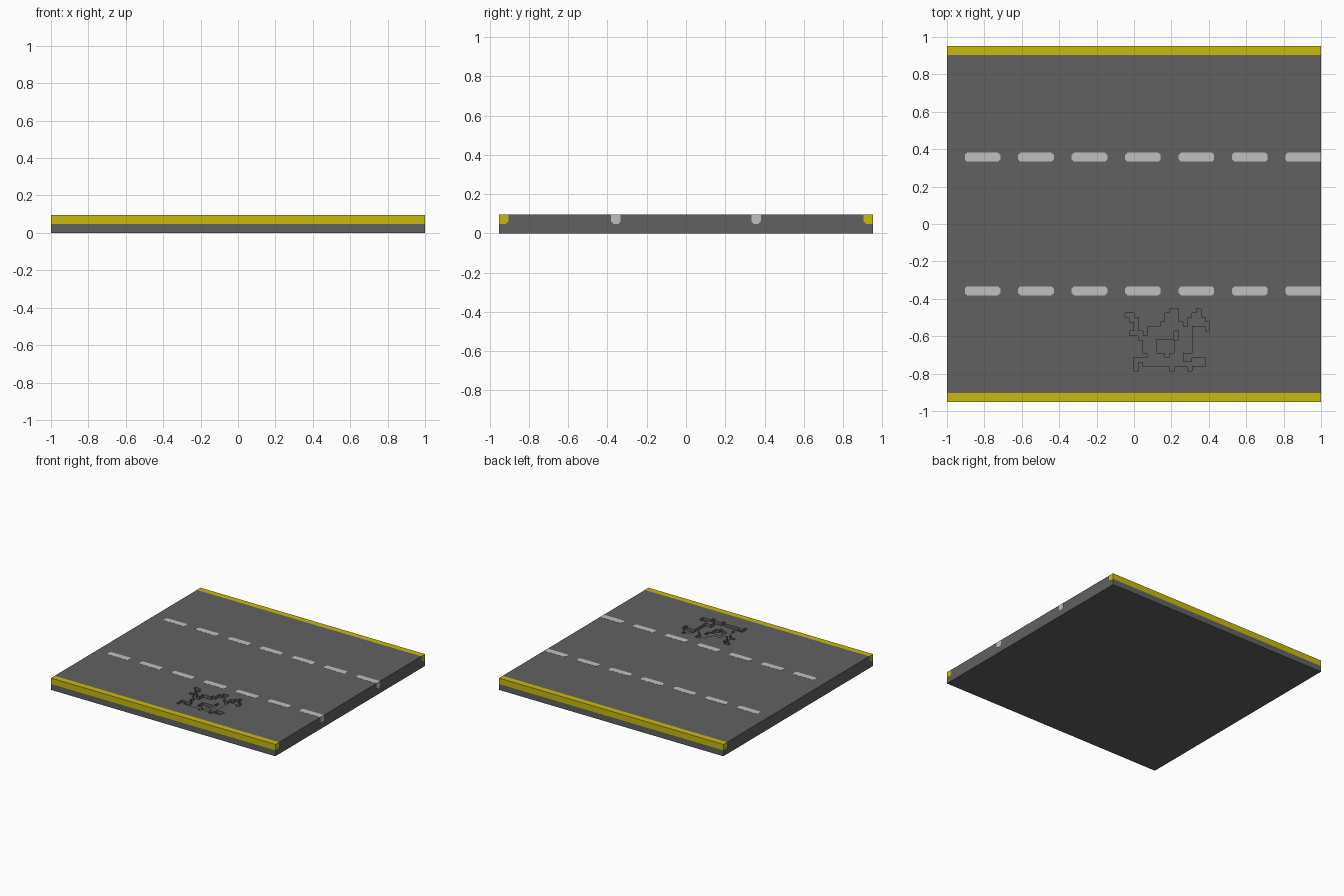
import bpy, bmesh
from mathutils import Vector

if "Cube" in bpy.data.objects:
    bpy.data.objects.remove(bpy.data.objects["Cube"])

V = 2 / 84                  # block size
TOP, BAND = 4 * V, 2 * V    # slab height, height where the yellow band starts
EDGE = 40 * V               # half depth of the slab
PROUD = 0.001               # how far painted plates stand out


def material(name, rgb):
    mat = bpy.data.materials.new(name)
    mat.use_nodes = True
    colour = (*rgb, 1)
    mat.diffuse_color = colour
    mat.node_tree.nodes["Principled BSDF"].inputs["Base Color"].default_value = colour
    return mat


asphalt = material("asphalt grey", (0.12, 0.12, 0.12))
yellow = material("kerb yellow", (0.58, 0.49, 0.004))
white = material("line white", (0.53, 0.53, 0.53))


def finish(name, bm, *mats):
    bmesh.ops.recalc_face_normals(bm, faces=bm.faces)
    mesh = bpy.data.meshes.new(name)
    bm.to_mesh(mesh)
    bm.free()
    for mat in mats:
        mesh.materials.append(mat)
    obj = bpy.data.objects.new(name, mesh)
    bpy.context.collection.objects.link(obj)


def add_plate(bm, points, push):
    """Thin prism, sunk a little into the slab and standing slightly proud."""
    push = Vector(push)
    face = bm.faces.new([bm.verts.new(Vector(p) - push) for p in points])
    new = bmesh.ops.extrude_face_region(bm, geom=[face], use_keep_orig=True)
    verts = [g for g in new["geom"] if isinstance(g, bmesh.types.BMVert)]
    bmesh.ops.translate(bm, verts=verts, vec=push * 2)


# Broken patch of road: '#' is one block deep, 'o' is two
PIT = [
    "..........##....#...",
    "##.......###...##...",
    ".##......###..####..",
    "..#.....#####.#####.",
    "..#..##########...#.",
    ".###.######o###.....",
    "...########o###.....",
    "....###oooo####.....",
    "....###oooo####.....",
    "....###oooo####.....",
    ".....####o###.......",
    "..###########..###..",
    "..#.##############..",
    "..#.......#...#.....",
]
PIT_COLUMN, PIT_ROW = 40, 59


def pit_mark(face):
    c = face.calc_center_median()
    col = int((c.x + 1) / V) - PIT_COLUMN
    row = int((EDGE - c.y) / V) - PIT_ROW
    if 0 <= row < len(PIT) and 0 <= col < len(PIT[0]):
        return PIT[row][col]
    return "."


def sink(bm, marks):
    bm.normal_update()
    faces = [f for f in bm.faces if abs(f.normal.z) > 0.5 and pit_mark(f) in marks]
    new = bmesh.ops.extrude_face_region(bm, geom=faces)
    verts = [g for g in new["geom"] if isinstance(g, bmesh.types.BMVert)]
    bmesh.ops.translate(bm, verts=verts, vec=(0, 0, -V))
    left = [f for f in faces if f.is_valid]
    if left:
        bmesh.ops.delete(bm, geom=left, context="FACES")


# Road slab: top grid with sunken patch, sides in two bands, closed base
bm = bmesh.new()
bmesh.ops.create_grid(bm, x_segments=84, y_segments=80, size=1)
for v in bm.verts:
    v.co = (v.co.x, v.co.y * EDGE, TOP)
rim = [e for e in bm.edges if e.is_boundary]
sink(bm, "#o")
sink(bm, "o")
for _ in range(2):
    new = bmesh.ops.extrude_edge_only(bm, edges=rim)["geom"]
    verts = [g for g in new if isinstance(g, bmesh.types.BMVert)]
    rim = [g for g in new if isinstance(g, bmesh.types.BMEdge)]
    bmesh.ops.translate(bm, verts=verts, vec=(0, 0, -BAND))
bmesh.ops.edgeloop_fill(bm, edges=rim)
bmesh.ops.recalc_face_normals(bm, faces=bm.faces)
bm.normal_update()
for f in bm.faces:
    c = f.calc_center_median()
    if abs(c.y) > EDGE - BAND and c.z > BAND and abs(f.normal.x) < 0.5:
        f.material_index = 1
bmesh.ops.dissolve_limit(bm, angle_limit=0.01, verts=bm.verts, edges=bm.edges,
                         delimit={"MATERIAL"})
finish("road_slab", bm, asphalt, yellow)

# Dashed lane lines with clipped ends; the last dash runs over the end face
CUT = V / 2
for side, label in ((1, "back"), (-1, "front")):
    bm = bmesh.new()
    y = side * 15 * V
    for i in range(7):
        x0 = -1 + (4 + 12 * i) * V
        x1 = x0 + 8 * V
        c1 = 0 if i == 6 else CUT
        outline = [(x0 + CUT, -V), (x1 - c1, -V)]
        if c1:
            outline += [(x1, -V + CUT), (x1, V - CUT)]
        outline += [(x1 - c1, V), (x0 + CUT, V), (x0, V - CUT), (x0, -V + CUT)]
        add_plate(bm, [(px, y + py, TOP) for px, py in outline], (0, 0, PROUD))
    end = [(-V, TOP), (V, TOP), (V, BAND + CUT), (V - CUT, BAND),
           (CUT - V, BAND), (-V, BAND + CUT)]
    add_plate(bm, [(1, y + py, z) for py, z in end], (PROUD, 0, 0))
    finish(label + "_lane_line", bm, white)

# Ends of the yellow edge bands, clipped at the inner lower corner
bm = bmesh.new()
for side in (1, -1):
    inner = EDGE - BAND
    end = [(inner, TOP), (EDGE, TOP), (EDGE, BAND), (inner + CUT, BAND),
           (inner, BAND + CUT)]
    for x in (1, -1):
        add_plate(bm, [(x, side * py, z) for py, z in end], (x * PROUD, 0, 0))
finish("edge_band_ends", bm, yellow)
